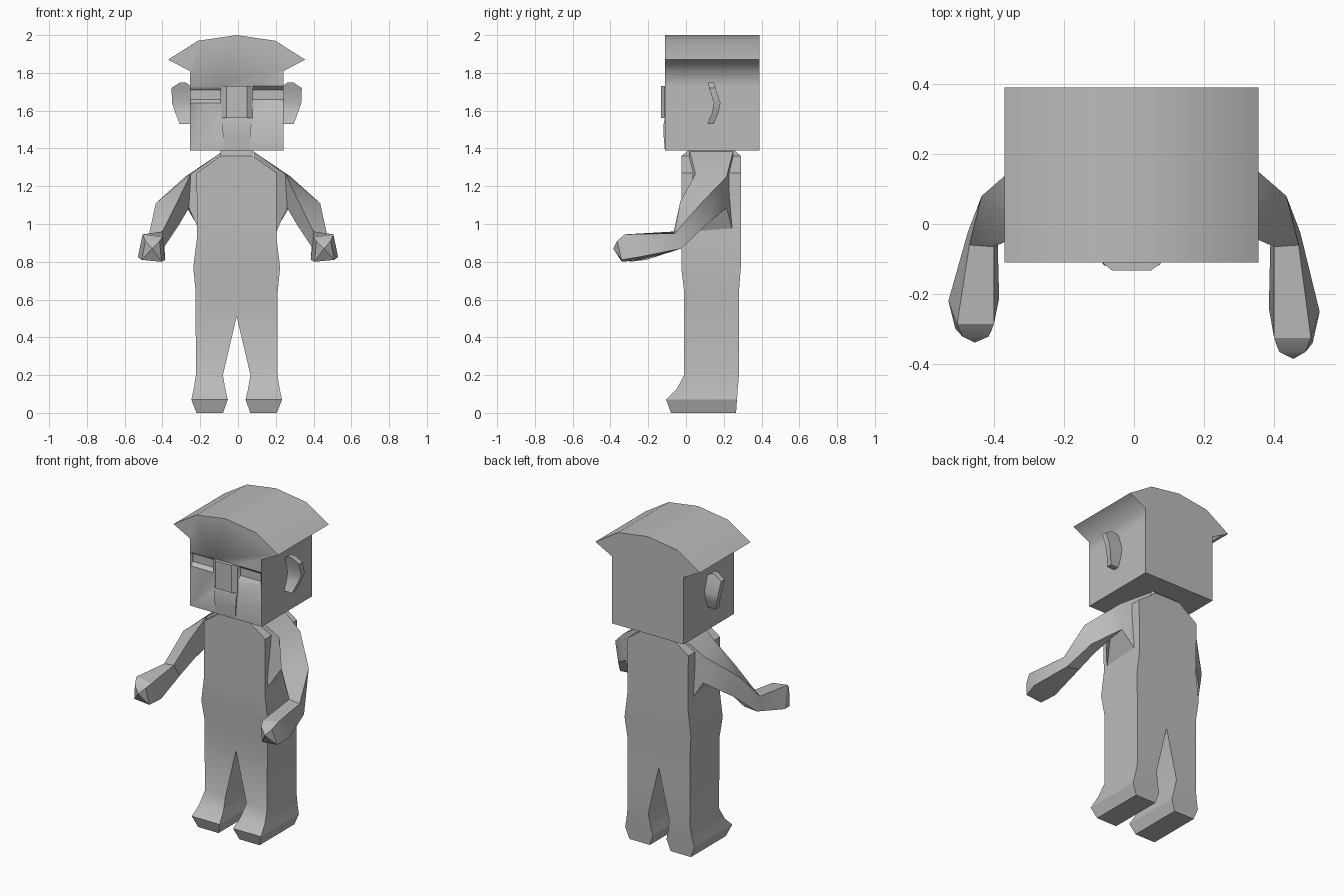
import bpy
import bmesh
import math

cube = bpy.data.objects.get("Cube")
if cube:
    bpy.data.objects.remove(cube, do_unlink=True)

grey = bpy.data.materials.new("plain grey")
grey.use_nodes = True
grey.diffuse_color = (0.5, 0.5, 0.5, 1)
grey.node_tree.nodes["Principled BSDF"].inputs["Base Color"].default_value = (0.5, 0.5, 0.5, 1)

MID = -0.007  # centre line of head and body


def loft(name, rings, start=True, end=True, tip=None, angle=30):
    """Join rings of equal point count with quads, capping the chosen ends."""
    bm = bmesh.new()
    rows = [[bm.verts.new(p) for p in ring] for ring in rings]
    n = len(rows[0])
    for a, b in zip(rows, rows[1:]):
        for i in range(n):
            j = (i + 1) % n
            bm.faces.new((a[i], a[j], b[j], b[i]))
    if start:
        bm.faces.new(rows[0])
    if tip:
        point = bm.verts.new(tip)
        for i in range(n):
            bm.faces.new((rows[-1][i], rows[-1][(i + 1) % n], point))
    elif end:
        bm.faces.new(rows[-1])
    bmesh.ops.recalc_face_normals(bm, faces=bm.faces)
    mesh = bpy.data.meshes.new(name)
    bm.to_mesh(mesh)
    bm.free()
    obj = bpy.data.objects.new(name, mesh)
    bpy.context.collection.objects.link(obj)
    mesh.materials.append(grey)
    bpy.context.view_layer.objects.active = obj
    bpy.ops.object.select_all(action="DESELECT")
    obj.select_set(True)
    bpy.ops.object.shade_smooth_by_angle(angle=math.radians(angle))
    return obj


def level(x0, x1, y0, y1, z):
    return [(MID + x0, y0, z), (MID + x1, y0, z), (MID + x1, y1, z), (MID + x0, y1, z)]


def panel(x0, x1, z0, z1, y):
    return [(x0, y, z0), (x1, y, z0), (x1, y, z1), (x0, y, z1)]


# Head and overhanging hat share one front profile
half = [(0.248, 1.39), (0.248, 1.73), (0.248, 1.81), (0.363, 1.87), (0.205, 1.97)]
outline = half + [(0, 2.0)] + [(-x, z) for x, z in reversed(half)]
head = loft("head", [[(MID + x, y, z) for x, z in outline] for y in (-0.11, 0.39)], angle=65)

# Eye sockets with sloping brow and lower lid
for side, name in ((1, "left"), (-1, "right")):
    xs = sorted((MID + side * 0.086, MID + side * 0.244))
    cutter = loft(name + "_socket_cutter", [
        panel(*xs, 1.638, 1.732, -0.113),
        panel(*xs, 1.66, 1.71, -0.088)])
    cutter.hide_render = True
    cut = head.modifiers.new(name + "_socket", "BOOLEAN")
    cut.operation = "DIFFERENCE"
    cut.solver = "EXACT"
    cut.object = cutter
    bpy.context.view_layer.objects.active = head
    bpy.ops.object.modifier_apply(modifier=cut.name)
    bpy.data.objects.remove(cutter, do_unlink=True)

# Nose and muzzle
loft("nose", [panel(-0.087, 0.076, 1.56, 1.73, -0.09),
              panel(-0.087, 0.076, 1.56, 1.73, -0.113),
              panel(-0.062, 0.048, 1.56, 1.73, -0.133)])
muzzle = [(0.067, 1.39, -0.112), (0.072, 1.46, -0.118),
          (0.078, 1.53, -0.118), (0.083, 1.56, -0.112)]
loft("muzzle", [level(-w, w, y, -0.1, z) for w, z, y in muzzle])

# Ears: thin bent strips
ear = [(0.27, 0.3, 1.75, 0.115), (0.23, 0.345, 1.72, 0.122), (0.23, 0.342, 1.64, 0.148),
       (0.23, 0.325, 1.59, 0.138), (0.23, 0.302, 1.53, 0.113)]
for side, name in ((1, "left"), (-1, "right")):
    loft(name + "_ear", [level(side * a, side * b, y, y + 0.034, z) for a, b, z, y in ear])

# Torso with sloped shoulders: half width, front, back, height
torso = [(0.085, 0.02, 0.25, 1.395), (0.085, -0.025, 0.29, 1.36), (0.212, -0.025, 0.29, 1.27),
         (0.21, -0.025, 0.29, 0.93), (0.23, -0.025, 0.29, 0.77),
         (0.217, -0.01, 0.28, 0.64), (0.217, -0.01, 0.28, 0.51)]
loft("torso", [level(-w, w, a, b, z) for w, a, b, z in torso], end=False)

# Legs and feet: inner, outer, front, back, height
leg = [(0, 0.217, -0.01, 0.28, 0.51), (0.073, 0.216, -0.01, 0.28, 0.2),
       (0.06, 0.228, -0.05, 0.274, 0.125), (0.047, 0.24, -0.105, 0.27, 0.07),
       (0.072, 0.213, -0.08, 0.265, 0)]
for side, name in ((1, "left"), (-1, "right")):
    loft(name + "_leg", [level(side * a, side * b, f, r, z) for a, b, f, r, z in leg],
         start=False)

# Arms reaching forward: shoulder web, upper arm, elbow, wrist, fist
arm = [
    [(0.08, 0.02, 1.385), (0.08, 0.25, 1.385), (0.19, 0.25, 0.95), (0.19, -0.015, 0.93)],
    [(0.25, 0.05, 1.265), (0.28, 0.215, 1.25), (0.27, 0.215, 1.085), (0.26, 0.1, 1.085)],
    [(0.32, -0.03, 1.12), (0.435, 0.08, 1.11), (0.4, 0.1, 0.99), (0.31, 0.02, 1.0)],
    [(0.4, -0.065, 0.96), (0.47, -0.06, 0.95), (0.475, -0.025, 0.87), (0.39, -0.02, 0.88)],
    [(0.4, -0.325, 0.93), (0.505, -0.325, 0.945), (0.53, -0.25, 0.825), (0.385, -0.24, 0.81)],
    [(0.415, -0.365, 0.91), (0.49, -0.365, 0.91), (0.51, -0.34, 0.81), (0.405, -0.34, 0.8)],
]
for side, name, reach in ((1, "left", 1), (-1, "right", 0.88)):
    def place(p):
        return (side * p[0], p[1] * (reach if p[1] < -0.1 else 1), p[2])
    loft(name + "_arm", [[place(p) for p in ring] for ring in arm],
         tip=place((0.455, -0.385, 0.87)))
